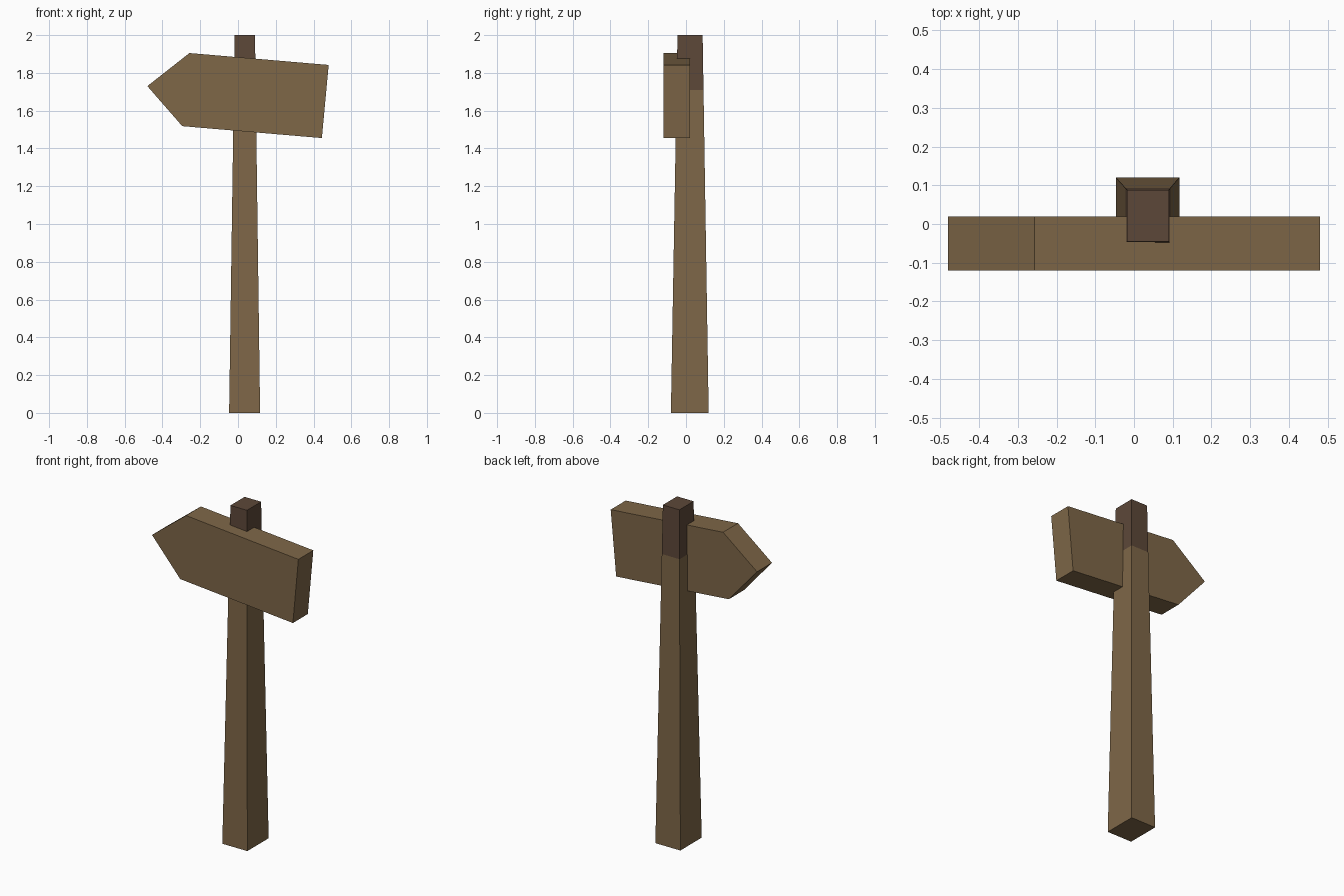
import bpy
import bmesh

cube = bpy.data.objects.get("Cube")
if cube:
    bpy.data.objects.remove(cube, do_unlink=True)


def make_material(name, rgb):
    mat = bpy.data.materials.new(name)
    mat.use_nodes = True
    colour = (*rgb, 1)
    mat.diffuse_color = colour
    bsdf = mat.node_tree.nodes["Principled BSDF"]
    bsdf.inputs["Base Color"].default_value = colour
    bsdf.inputs["Roughness"].default_value = 0.9
    return mat


wood = make_material("light wood", (0.21, 0.135, 0.064))
dark_wood = make_material("dark wood", (0.108, 0.064, 0.04))


def loft(name, rings, materials, split=None):
    """Join equal rings of points into a closed solid; faces above split get slot 1."""
    bm = bmesh.new()
    loops = [[bm.verts.new(p) for p in ring] for ring in rings]
    bm.faces.new(loops[0])
    bm.faces.new(loops[-1])
    for low, high in zip(loops, loops[1:]):
        for i in range(len(low)):
            j = (i + 1) % len(low)
            bm.faces.new((low[i], low[j], high[j], high[i]))
    bmesh.ops.recalc_face_normals(bm, faces=bm.faces)
    if split is not None:
        for face in bm.faces:
            face.material_index = int(face.calc_center_median().z > split)
    mesh = bpy.data.meshes.new(name)
    bm.to_mesh(mesh)
    bm.free()
    for mat in materials:
        mesh.materials.append(mat)
    obj = bpy.data.objects.new(name, mesh)
    bpy.context.collection.objects.link(obj)
    return obj


# Tapered square post with a dark upper end
HEIGHT, DARK_START = 2.0, 1.71
BASE = (-0.047, 0.117, -0.08, 0.12)
TIP = (-0.018, 0.09, -0.045, 0.088)


def post_ring(z):
    t = z / HEIGHT
    x0, x1, y0, y1 = [a + (b - a) * t for a, b in zip(BASE, TIP)]
    return [(x0, y0, z), (x1, y0, z), (x1, y1, z), (x0, y1, z)]


loft("post", [post_ring(z) for z in (0, DARK_START, HEIGHT)],
     [wood, dark_wood], DARK_START)

# Tilted arrow board pointing to the model's right
outline = [(-0.48, 1.73), (-0.295, 1.518), (0.444, 1.455),
           (0.48, 1.842), (-0.257, 1.905)]
loft("arrow_board", [[(x, y, z) for x, z in outline] for y in (-0.12, 0.02)],
     [wood])
